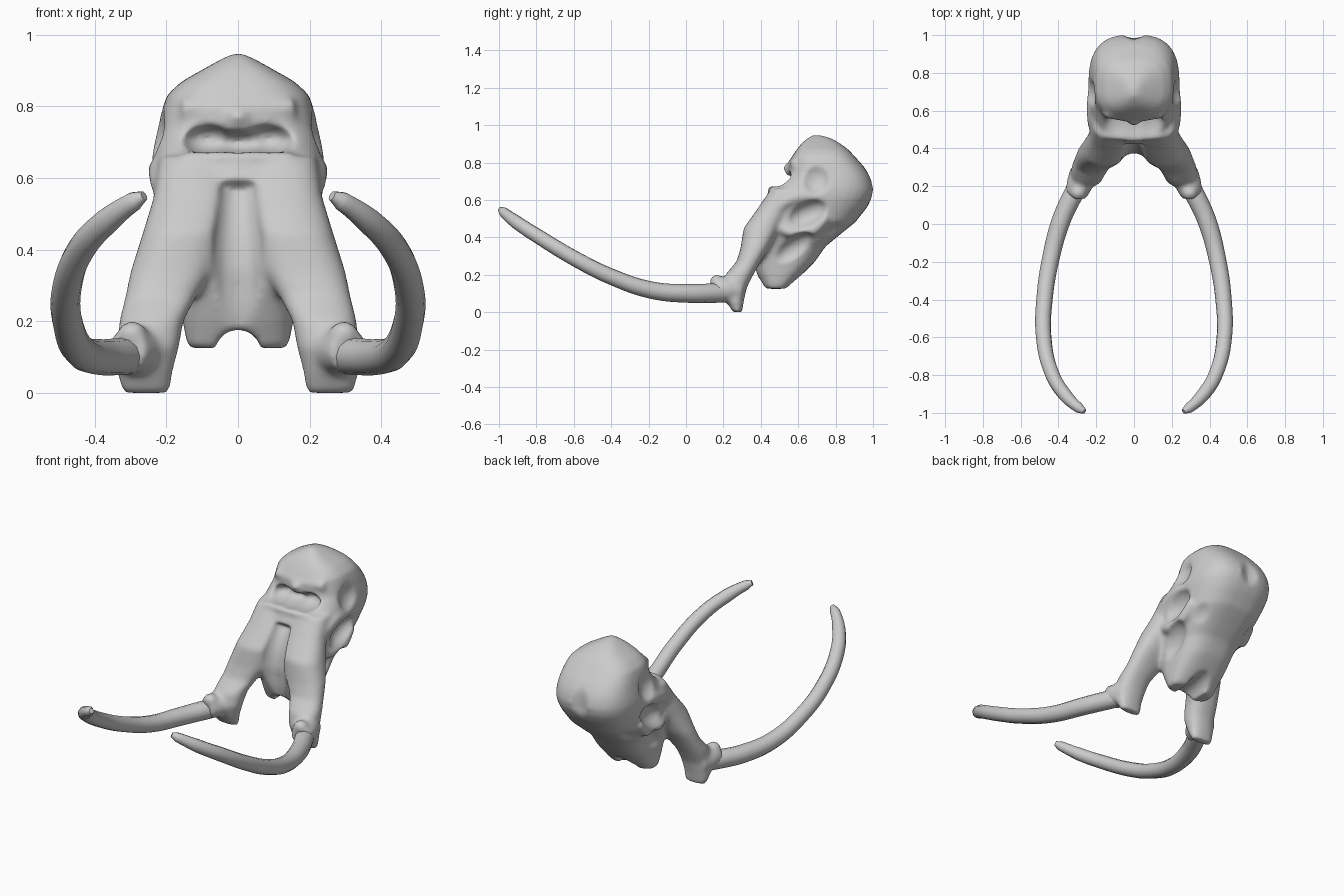
import bpy, bmesh, math

if "Cube" in bpy.data.objects:
    bpy.data.objects.remove(bpy.data.objects["Cube"])


def select_only(obs):
    bpy.ops.object.select_all(action='DESELECT')
    for o in obs:
        o.select_set(True)
    bpy.context.view_layer.objects.active = obs[0]


def loft(name, rings, power=2.0, n=32):
    """Closed loft of horizontal superellipses: (cx, cy, z, rx, ry)."""
    bm = bmesh.new()
    loops = []
    for cx, cy, z, rx, ry in rings:
        loop = []
        for i in range(n):
            a = 2 * math.pi * i / n
            c, s = math.cos(a), math.sin(a)
            x = math.copysign(abs(c) ** (2 / power), c)
            y = math.copysign(abs(s) ** (2 / power), s)
            loop.append(bm.verts.new((cx + rx * x, cy + ry * y, z)))
        loops.append(loop)
    for a, b in zip(loops, loops[1:]):
        for i in range(n):
            j = (i + 1) % n
            bm.faces.new((a[i], a[j], b[j], b[i]))
    bm.faces.new(loops[0])
    bm.faces.new(loops[-1])
    bmesh.ops.recalc_face_normals(bm, faces=bm.faces)
    me = bpy.data.meshes.new(name)
    bm.to_mesh(me)
    bm.free()
    o = bpy.data.objects.new(name, me)
    bpy.context.collection.objects.link(o)
    return o


def tube(name, pts, side=1, res=6):
    """Smooth tapered tube through (x, y, z, radius) points."""
    cu = bpy.data.curves.new(name, 'CURVE')
    cu.dimensions = '3D'
    cu.bevel_depth = 1
    cu.bevel_resolution = 4
    cu.resolution_u = res
    cu.use_fill_caps = True
    sp = cu.splines.new('BEZIER')
    sp.bezier_points.add(len(pts) - 1)
    for bp, (x, y, z, r) in zip(sp.bezier_points, pts):
        bp.co = (x * side, y, z)
        bp.radius = r
        bp.handle_left_type = bp.handle_right_type = 'AUTO'
    o = bpy.data.objects.new(name, cu)
    bpy.context.collection.objects.link(o)
    select_only([o])
    bpy.ops.object.convert(target='MESH')
    o = bpy.context.object
    bm = bmesh.new()
    bm.from_mesh(o.data)
    bmesh.ops.remove_doubles(bm, verts=bm.verts, dist=1e-5)
    bmesh.ops.recalc_face_normals(bm, faces=bm.faces)
    bm.to_mesh(o.data)
    bm.free()
    return o


def blob(name, loc, scale, rot=(0, 0, 0)):
    bpy.ops.mesh.primitive_uv_sphere_add(segments=32, ring_count=16, radius=1, location=loc, rotation=rot)
    o = bpy.context.object
    o.name = name
    o.scale = scale
    return o


def apply_mod(o, kind, **props):
    m = o.modifiers.new(kind.title(), kind)
    for k, v in props.items():
        setattr(m, k, v)
    select_only([o])
    bpy.ops.object.modifier_apply(modifier=m.name)


# Cranium and palate: z, front y, back y, half width
sections = [(.125, .42, .54, .14), (.20, .38, .62, .155), (.27, .35, .69, .165),
            (.35, .325, .745, .18), (.42, .325, .83, .205), (.48, .35, .905, .22),
            (.56, .40, .968, .233), (.61, .425, .995, .242), (.655, .45, 1.005, .242), (.70, .50, .995, .234),
            (.735, .535, .98, .225), (.78, .55, .95, .215), (.83, .565, .905, .20), (.868, .59, .87, .16),
            (.905, .62, .82, .095), (.93, .65, .775, .05), (.947, .675, .72, .015)]
skull = loft("skull", [(0, (f + b) / 2, z, w, (b - f) / 2) for z, f, b, w in sections], power=2.8)
parts = [skull]

for s in (1, -1):
    # Tusk sockets, blending up into the face
    parts.append(loft("socket", [(x * s, y, z, rx, ry) for x, y, z, rx, ry in (
        (.257, .275, .0, .068, .025), (.26, .262, .06, .078, .047), (.25, .26, .13, .086, .065),
        (.242, .285, .20, .090, .075), (.215, .335, .27, .100, .065), (.185, .368, .34, .115, .077),
        (.15, .405, .45, .115, .097), (.125, .465, .55, .11, .085), (.12, .54, .66, .10, .085))], power=2.4))
    # Socket rims
    parts.append(tube("rim", [(.265, .28, .12, .075), (.292, .20, .12, .070), (.31, .145, .115, .056)], s))
    parts.append(blob("rim_bump", (.295 * s, .165, .165), (.042, .04, .036)))
    # Cheek arch and eye ridge
    parts.append(tube("cheek", [(.19, .49, .47, .03), (.208, .55, .43, .03), (.212, .66, .43, .032),
                                (.21, .75, .51, .03)], s))
    parts.append(tube("eye_ridge", [(.20, .47, .53, .03), (.215, .55, .60, .035), (.218, .64, .62, .035),
                                    (.205, .76, .60, .03)], s))

# Ledge under the nasal opening, brow and its central nub
parts.append(tube("nasal_ledge", [(-.15, .468, .658, .018), (0, .455, .658, .018), (.15, .468, .658, .018)]))
parts.append(tube("brow", [(-.16, .59, .795, .03), (0, .575, .785, .035), (.16, .59, .795, .03)]))
nub = blob("nub", (0, .575, .77), (.045, .055, .035))

# Fuse bone
select_only(parts)
bpy.ops.object.join()
skull = bpy.context.object
apply_mod(skull, 'REMESH', mode='VOXEL', voxel_size=.011)

# Hollows carved out of the bone
cutters = [tube("face_groove", [(0, .415, .60, .055), (0, .37, .54, .06), (0, .305, .40, .078),
                                (0, .295, .28, .085), (0, .31, .15, .085)]),
           tube("palate_channel", [(0, .30, .12, .06), (0, .45, .115, .065), (0, .66, .15, .06)]),
           tube("back_notch", [(0, 1.055, .50, .08), (0, 1.07, .64, .09),
                               (0, 1.03, .82, .08), (0, .96, .93, .07)])]
for s in (1, -1):
    cutters.append(blob("nasal_side", (.085 * s, .51, .71), (.075, .095, .044)))
    cutters.append(blob("temple", (.285 * s, .69, .725), (.09, .10, .105), (.3, 0, 0)))
    cutters.append(blob("eye_hollow", (.26 * s, .645, .525), (.078, .125, .068), (.4, 0, 0)))
    # Hollow under the cheek and the one beside the neck
    cutters.append(blob("under_cheek", (.235 * s, .56, .325), (.09, .15, .07), (.6, 0, 0)))
    cutters.append(blob("neck_hollow", (.255 * s, .80, .40), (.12, .13, .08), (.7, 0, 0)))
cutters.append(blob("nasal_middle", (0, .51, .70), (.09, .095, .034)))
for c in cutters:
    c.hide_render = True
    apply_mod(skull, 'BOOLEAN', operation='DIFFERENCE', object=c, solver='EXACT')
    bpy.data.objects.remove(c)

select_only([skull, nub])
bpy.ops.object.join()
apply_mod(skull, 'REMESH', mode='VOXEL', voxel_size=.009)
apply_mod(skull, 'SMOOTH', factor=.5, iterations=16)
skull.name = "skull"
select_only([skull])
bpy.ops.object.shade_smooth()

# Tusks
for s, side in ((1, "left"), (-1, "right")):
    t = tube("tusk_" + side, [(.265, .26, .105, .05), (.325, .15, .102, .052), (.385, .02, .10, .050),
                              (.44, -.18, .117, .046), (.474, -.40, .19, .043), (.478, -.60, .29, .041),
                              (.435, -.79, .405, .039), (.365, -.905, .48, .036), (.29, -.975, .535, .027),
                              (.262, -.992, .55, .014)], s)
    select_only([t])
    bpy.ops.object.shade_smooth_by_angle(angle=math.radians(50))
